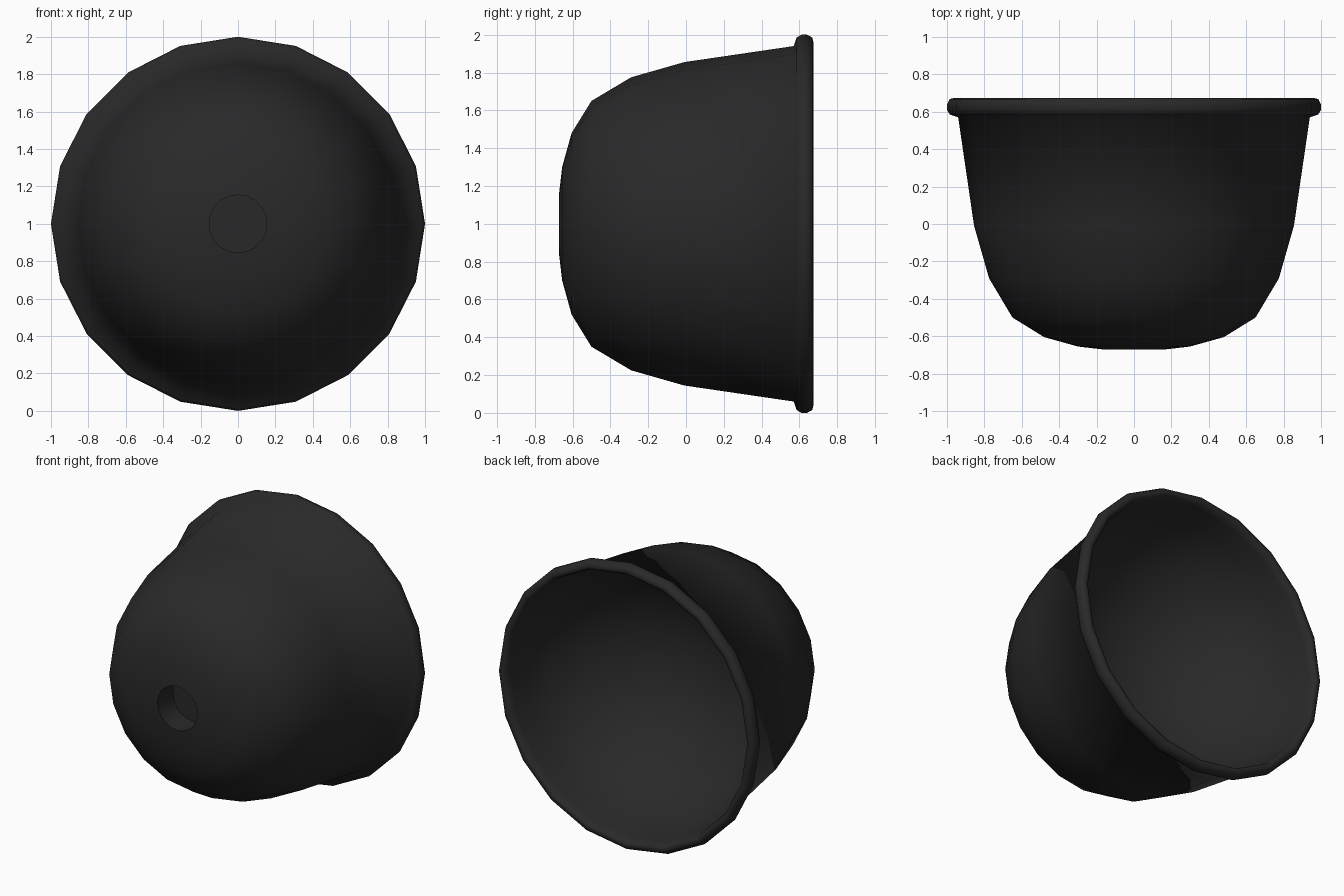
import bpy, bmesh, math

if "Cube" in bpy.data.objects:
    bpy.data.objects.remove(bpy.data.objects["Cube"])

SIDES = 20
rubber = bpy.data.materials.new("black_rubber")
rubber.diffuse_color = (0.022, 0.022, 0.022, 1)
rubber.use_nodes = True
rubber.node_tree.nodes["Principled BSDF"].inputs["Base Color"].default_value = rubber.diffuse_color


def lathe(name, profile):
    """Spin (radius, y) points round the y axis at height z = 1."""
    bm = bmesh.new()
    rings = []
    for r, y in profile:
        if r == 0:
            rings.append([bm.verts.new((0, y, 1))] * SIDES)
            continue
        rings.append([bm.verts.new((r * math.sin(2 * math.pi * i / SIDES), y,
                                    1 + r * math.cos(2 * math.pi * i / SIDES)))
                      for i in range(SIDES)])
    for a, b in zip(rings, rings[1:]):
        for i in range(SIDES):
            j = (i + 1) % SIDES
            bm.faces.new(dict.fromkeys((a[i], a[j], b[j], b[i])))
    bmesh.ops.recalc_face_normals(bm, faces=bm.faces)
    mesh = bpy.data.meshes.new(name)
    bm.to_mesh(mesh)
    bm.free()
    mesh.materials.append(rubber)
    obj = bpy.data.objects.new(name, mesh)
    bpy.context.collection.objects.link(obj)
    bpy.ops.object.select_all(action='DESELECT')
    obj.select_set(True)
    bpy.context.view_layer.objects.active = obj
    bpy.ops.object.shade_smooth_by_angle(angle=math.radians(85))
    return obj


# Cup: recessed handle socket, outer wall, rolled rim, rounded hollow
socket = [(0, -0.50), (0.155, -0.50), (0.155, -0.672)]
outer = [(0.30, -0.655), (0.48, -0.605), (0.65, -0.50), (0.775, -0.29),
         (0.855, -0.01), (0.94, 0.57)]
rim = [(0.985, 0.585), (1.0, 0.61), (1.0, 0.64), (0.985, 0.668),
       (0.96, 0.674), (0.942, 0.665)]
hollow = [(0.93 * math.cos(a), 0.62 - 0.87 * math.sin(a))
          for a in (math.radians(d) for d in range(0, 90, 10))] + [(0, -0.25)]
lathe("plunger_cup", socket + outer + rim + hollow)
